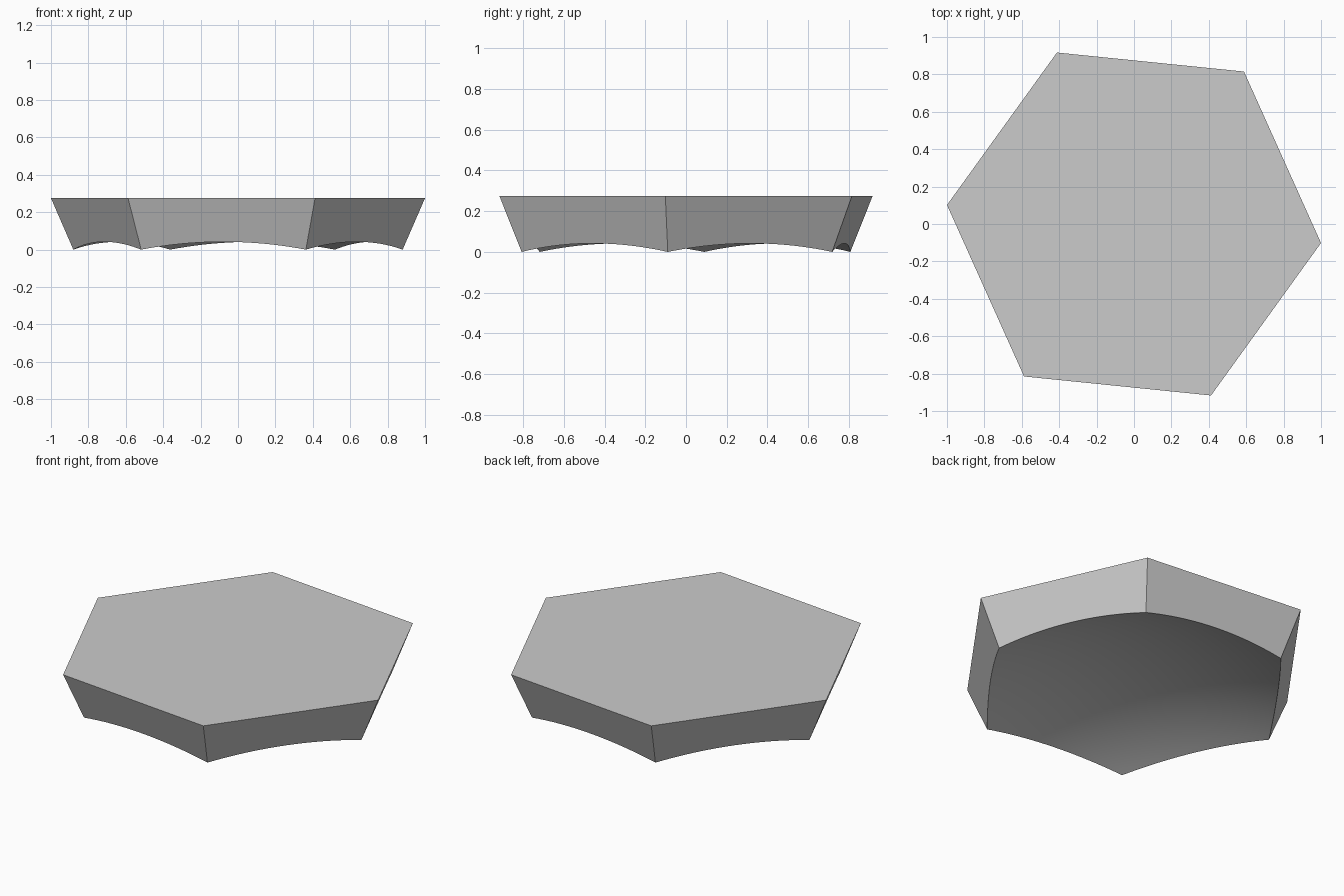
import bpy, bmesh, math
from mathutils import Vector

cube = bpy.data.objects.get("Cube")
if cube:
    bpy.data.objects.remove(cube, do_unlink=True)

HEIGHT = 0.275        # flat back plane
R_TOP = 1.005         # corner radius at the top
R_LOW = 0.885         # corner radius at the bottom
TURN = math.radians(-5.8)
RINGS = 20

# All side planes meet at the centre of the spherical hollow
depth = R_LOW * HEIGHT / (R_TOP - R_LOW)
centre = Vector((0, 0, -depth))
radius = math.hypot(depth, R_LOW)


def corner(i, r, z=0.0):
    a = TURN + i * math.pi / 3
    return Vector((r * math.cos(a), r * math.sin(a), z))


def on_sphere(p):
    return centre + (p - centre).normalized() * radius


bm = bmesh.new()

# Concave underside: hexagonal rings projected onto the sphere
rings = [[bm.verts.new(on_sphere(Vector((0, 0, 0))))]]
for k in range(1, RINGS + 1):
    ring = []
    for s in range(6):
        a, b = (corner(s + j, R_LOW * k / RINGS) for j in (0, 1))
        ring += [bm.verts.new(on_sphere(a.lerp(b, t / k))) for t in range(k)]
    rings.append(ring)

hollow = []
for k in range(1, RINGS + 1):
    outer, inner = rings[k], rings[k - 1]
    for s in range(6):
        for t in range(k):
            o1, o2 = outer[s * k + t], outer[(s * k + t + 1) % len(outer)]
            i1 = inner[(s * (k - 1) + t) % len(inner)]
            hollow.append(bm.faces.new((o2, o1, i1)))
            if t < k - 1:
                i2 = inner[(s * (k - 1) + t + 1) % len(inner)]
                hollow.append(bm.faces.new((o2, i1, i2)))
for f in hollow:
    f.smooth = True

# Flat top and six tapered sides with arched lower edges
top = [bm.verts.new(corner(i, R_TOP, HEIGHT)) for i in range(6)]
bm.faces.new(top)
rim = rings[-1]
for s in range(6):
    arc = [rim[(s * RINGS + t) % len(rim)] for t in range(RINGS + 1)]
    bm.faces.new(arc + [top[(s + 1) % 6], top[s]])

bm.normal_update()
for e in bm.edges:
    e.smooth = e.calc_face_angle(0) < math.radians(25)

mesh = bpy.data.meshes.new("hexagonal_panel")
bm.to_mesh(mesh)
bm.free()
panel = bpy.data.objects.new("hexagonal_panel", mesh)
bpy.context.collection.objects.link(panel)

# Plain grey finish
grey = bpy.data.materials.new("light_grey")
grey.use_nodes = True
colour = (0.6, 0.6, 0.6, 1)
grey.diffuse_color = colour
grey.node_tree.nodes["Principled BSDF"].inputs["Base Color"].default_value = colour
mesh.materials.append(grey)
